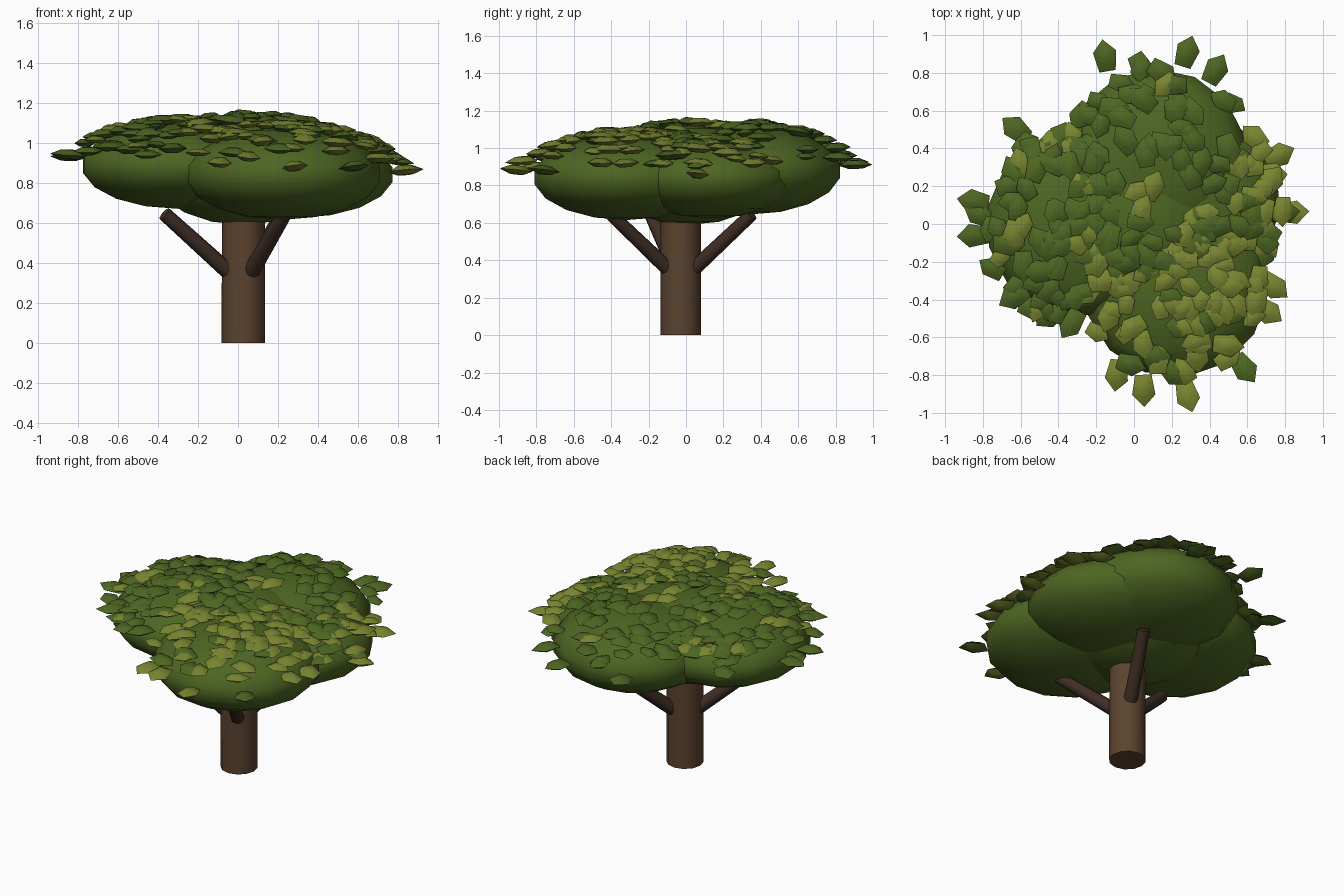
import bpy, bmesh, math, random
from mathutils import Vector, Matrix, Euler

if "Cube" in bpy.data.objects:
    bpy.data.objects.remove(bpy.data.objects["Cube"])

random.seed(11)


def material(name, rgb):
    m = bpy.data.materials.new(name)
    m.diffuse_color = (*rgb, 1.0)
    m.use_nodes = True
    m.node_tree.nodes["Principled BSDF"].inputs["Base Color"].default_value = m.diffuse_color
    return m


BARK = material("bark brown", (0.105, 0.055, 0.028))
DARK_BARK = material("dark bark", (0.05, 0.028, 0.019))
GREEN = material("canopy green", (0.075, 0.132, 0.016))
OLIVE = material("light olive leaf", (0.19, 0.235, 0.03))


def finish(bm, name, mat, angle=60):
    mesh = bpy.data.meshes.new(name)
    bmesh.ops.recalc_face_normals(bm, faces=bm.faces)
    bm.to_mesh(mesh)
    bm.free()
    mesh.materials.append(mat)
    ob = bpy.data.objects.new(name, mesh)
    bpy.context.collection.objects.link(ob)
    bpy.ops.object.select_all(action='DESELECT')
    ob.select_set(True)
    bpy.context.view_layer.objects.active = ob
    bpy.ops.object.shade_smooth_by_angle(angle=math.radians(angle))
    return ob


def rod(name, a, b, r1, r2, mat, sides):
    a, b = Vector(a), Vector(b)
    d = b - a
    bm = bmesh.new()
    mtx = Matrix.Translation((a + b) / 2) @ d.to_track_quat('Z', 'Y').to_matrix().to_4x4()
    bmesh.ops.create_cone(bm, cap_ends=True, segments=sides, radius1=r1, radius2=r2,
                          depth=d.length, matrix=mtx)
    return finish(bm, name, mat)


# trunk and three branches leaning outwards
TX, TY = 0.027, -0.028
rod("trunk", (TX, TY, 0), (TX, TY, 0.7), 0.109, 0.107, BARK, 12)
for name, deg in (("front_branch", -61), ("back_branch", 63), ("left_branch", 202)):
    c, s = math.cos(math.radians(deg)), math.sin(math.radians(deg))
    rod(name, (TX + 0.085 * c, TY + 0.085 * s, 0.36),
        (TX + 0.425 * c, TY + 0.425 * s, 0.645), 0.042, 0.037, DARK_BARK, 8)

# canopy clumps: name, centre, radii, leaf count, share of olive leaves
CLUMPS = [
    ("centre_clump", (0.02, 0.02, 0.855), (0.46, 0.46, 0.265), 95, 0.45),
    ("front_clump", (0.22, -0.32, 0.845), (0.5, 0.5, 0.23), 95, 0.85),
    ("left_clump", (-0.30, 0.0, 0.885), (0.49, 0.5, 0.215), 105, 0.25),
    ("back_clump", (0.12, 0.34, 0.88), (0.49, 0.49, 0.235), 55, 0.06),
    ("right_clump", (0.30, 0.13, 0.84), (0.485, 0.47, 0.215), 95, 0.6),
]
for name, c, r, n, share in CLUMPS:
    bm = bmesh.new()
    mtx = (Matrix.Translation(c) @ Matrix.Diagonal((*r, 1))
           @ Matrix.Rotation(random.uniform(0, 1), 4, 'Z'))
    bmesh.ops.create_uvsphere(bm, u_segments=14, v_segments=9, radius=1, matrix=mtx)
    finish(bm, name, GREEN)

# plump leaf: pointed five-sided outline with a smaller raised ring above and below
OUTLINE = [(0.096, 0.0), (0.035, 0.06), (-0.07, 0.045), (-0.07, -0.04), (0.03, -0.06)]


def add_leaf(bm, pos, yaw, tilt, size):
    mtx = (Matrix.Translation(pos) @ tilt.to_matrix().to_4x4()
           @ Matrix.Rotation(yaw, 4, 'Z') @ Matrix.Scale(size, 4))
    rings = []
    for k, z in ((0.45, -0.02), (1.0, 0.0), (0.45, 0.024)):
        rings.append([bm.verts.new(mtx @ Vector((x * k, y * k, z))) for x, y in OUTLINE])
    bm.faces.new(rings[0][::-1])
    bm.faces.new(rings[2])
    for lo, hi in zip(rings, rings[1:]):
        for i in range(5):
            j = (i + 1) % 5
            bm.faces.new((lo[i], lo[j], hi[j], hi[i]))


def buried(p):
    return any(sum(((p[i] - c[i]) / r[i]) ** 2 for i in range(3)) < 0.97
               for _, c, r, _, _ in CLUMPS)


green_leaves, olive_leaves = bmesh.new(), bmesh.new()

# leaves scattered on the upper side of the clumps
for _, c, r, count, share in CLUMPS:
    for _ in range(count):
        a, q = random.uniform(0, math.tau), math.sqrt(random.random()) * 0.98
        n = Vector((q * math.cos(a), q * math.sin(a), math.sqrt(1 - q * q)))
        p = Vector(c) + Vector(n[i] * r[i] * 1.08 for i in range(3))
        if buried(p):
            continue
        tilt = Euler((-n.y * 0.08 + random.uniform(-.12, .12),
                      n.x * 0.08 + random.uniform(-.12, .12), 0))
        add_leaf(olive_leaves if random.random() < share else green_leaves, p,
                 random.uniform(0, math.tau), tilt, random.uniform(0.75, 1.08))

# larger leaves standing out at the rim: x, y, z, olive
RIM = [(0.28, 0.902, 0.91, 0), (-0.15, 0.88, 0.92, 0), (0.43, 0.81, 0.95, 0),
       (0.28, -0.902, 0.88, 1), (0.05, -0.87, 0.93, 1), (0.58, -0.76, 0.88, 0),
       (-0.09, -0.79, 0.9, 1), (-0.84, 0.12, 0.93, 0), (-0.84, -0.06, 0.94, 0),
       (0.83, 0.06, 0.86, 1), (0.76, 0.36, 0.92, 1), (-0.63, -0.38, 0.98, 0),
       (-0.33, -0.52, 0.97, 0), (-0.62, 0.5, 0.95, 0), (0.70, -0.46, 0.92, 1)]
for x, y, z, olive in RIM:
    add_leaf(olive_leaves if olive else green_leaves, (x, y, z), math.atan2(y, x),
             Euler((random.uniform(-.1, .1), random.uniform(-.1, .1), 0)), 1.03)

finish(green_leaves, "green_leaves", GREEN)
finish(olive_leaves, "olive_leaves", OLIVE)
